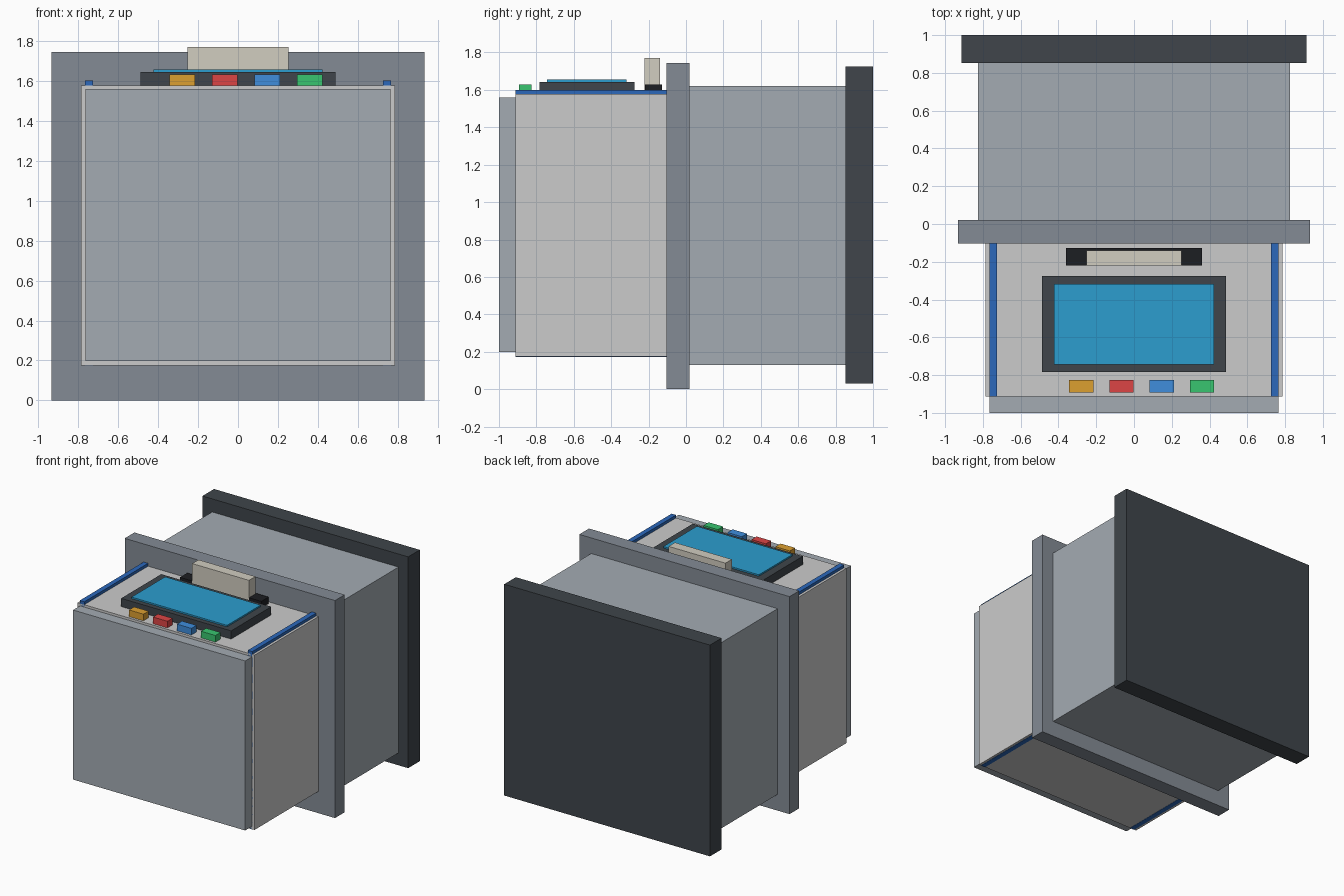
import bpy

if "Cube" in bpy.data.objects:
    bpy.data.objects.remove(bpy.data.objects["Cube"])


def material(name, rgb):
    m = bpy.data.materials.new(name)
    m.diffuse_color = (*rgb, 1)
    m.use_nodes = True
    m.node_tree.nodes["Principled BSDF"].inputs["Base Color"].default_value = m.diffuse_color
    return m


def box(name, x, y, z, mat):
    """Axis-aligned box from (min, max) ranges."""
    bpy.ops.mesh.primitive_cube_add(size=1, location=[sum(r) / 2 for r in (x, y, z)])
    ob = bpy.context.object
    ob.name = name
    ob.scale = [r[1] - r[0] for r in (x, y, z)]
    bpy.ops.object.transform_apply(location=False, rotation=False, scale=True)
    ob.data.materials.append(mat)
    return ob


def wide(half):
    return (-half, half)


dark = material("dark_grey", (0.05, 0.06, 0.07))
mid = material("mid_grey", (0.23, 0.26, 0.30))
steel = material("steel_grey", (0.37, 0.41, 0.45))
light = material("light_grey", (0.62, 0.64, 0.65))
trim = material("trim_blue", (0.025, 0.14, 0.50))
black = material("black", (0.012, 0.013, 0.016))
paper = material("paper", (0.64, 0.61, 0.53))
cyan = material("screen_cyan", (0.025, 0.34, 0.62))

# Cabinet, from back to front
box("back_plate", wide(0.913), (0.853, 1.0), (0.03, 1.725), dark)
box("rear_body", wide(0.827), (0.02, 0.853), (0.13, 1.62), steel)
box("flange", wide(0.933), (-0.103, 0.02), (0.0, 1.745), mid)
box("front_body", wide(0.786), (-0.912, -0.103), (0.175, 1.577), light)
box("front_panel", wide(0.764), (-1.0, -0.912), (0.198, 1.558), steel)

# Blue side slabs, showing above and at the underside of the front body
for side, s in (("left", -1), ("right", 1)):
    box(f"{side}_trim", sorted((s * 0.726, s * 0.766)), (-0.912, -0.103), (0.173, 1.6), trim)

# Display on top
box("screen_bezel", wide(0.488), (-0.784, -0.276), (1.577, 1.643), dark)
box("screen", wide(0.424), (-0.744, -0.318), (1.643, 1.655), cyan)

# Slot with paper standing in it
box("paper_slot", wide(0.361), (-0.22, -0.127), (1.577, 1.63), black)
box("paper_slip", wide(0.252), (-0.221, -0.14), (1.6, 1.77), paper)

# Row of coloured buttons
colors = (("amber", (0.72, 0.35, 0.03)), ("red", (0.72, 0.06, 0.06)),
          ("blue", (0.05, 0.27, 0.72)), ("green", (0.04, 0.56, 0.16)))
for i, (name, rgb) in enumerate(colors):
    cx = -0.279 + i * 0.213
    box(f"{name}_button", (cx - 0.064, cx + 0.064), (-0.892, -0.827), (1.577, 1.63),
        material(f"button_{name}", rgb))
